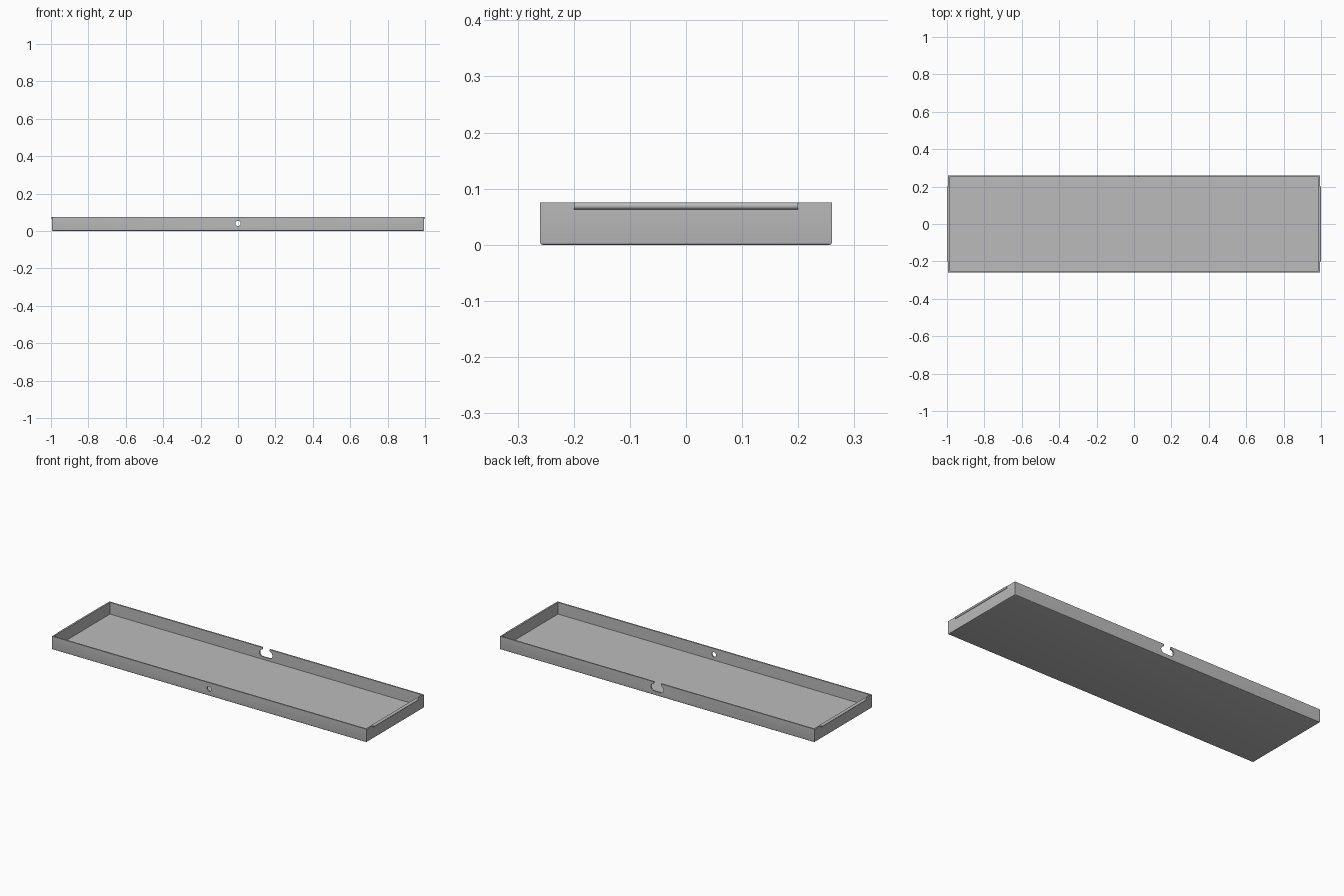
import bpy, bmesh, math
from mathutils import Matrix

cube = bpy.data.objects.get("Cube")
if cube:
    bpy.data.objects.remove(cube, do_unlink=True)

grey = bpy.data.materials.new("plain grey")
grey.use_nodes = True
colour = (0.5, 0.5, 0.5, 1)
grey.diffuse_color = colour
grey.node_tree.nodes["Principled BSDF"].inputs["Base Color"].default_value = colour

HX, HY, H = 0.994, 0.26, 0.075   # outer half sizes and height
WALL, FLOOR = 0.011, 0.008


def add_object(name, bm):
    mesh = bpy.data.meshes.new(name)
    bmesh.ops.recalc_face_normals(bm, faces=bm.faces)
    bm.to_mesh(mesh)
    bm.free()
    mesh.materials.append(grey)
    obj = bpy.data.objects.new(name, mesh)
    bpy.context.collection.objects.link(obj)
    return obj


def box(bm, size, centre):
    mat = Matrix.Translation(centre) @ Matrix.Diagonal((*size, 1))
    return bmesh.ops.create_cube(bm, size=1, matrix=mat)["verts"]


def prism(name, outline, y0, y1):
    """Extrude an x-z outline along y."""
    bm = bmesh.new()
    face = bm.faces.new([bm.verts.new((x, y0, z)) for x, z in outline])
    new = bmesh.ops.extrude_face_region(bm, geom=[face])["geom"]
    bmesh.ops.translate(bm, vec=(0, y1 - y0, 0),
                        verts=[v for v in new if isinstance(v, bmesh.types.BMVert)])
    return add_object(name, bm)


def arc(cx, cz, r, start, end, steps):
    angles = [math.radians(start + (end - start) * i / steps) for i in range(steps + 1)]
    return [(cx + r * math.cos(a), cz + r * math.sin(a)) for a in angles]


def cut(obj, cutter):
    mod = obj.modifiers.new(cutter.name, "BOOLEAN")
    mod.operation = "DIFFERENCE"
    mod.solver = "EXACT"
    mod.object = cutter
    cutter.hide_render = True
    cutter.hide_set(True)
    cutter.display_type = "WIRE"


# Tray body with a rounded bottom edge and a sunken inside
bm = bmesh.new()
box(bm, (2 * HX, 2 * HY, H), (0, 0, H / 2))
bottom = [e for e in bm.edges if all(v.co.z < 0.001 for v in e.verts)]
bmesh.ops.bevel(bm, geom=bottom, offset=0.004, segments=3, profile=0.5, affect="EDGES")
top = max(bm.faces, key=lambda f: f.calc_center_median().z)
bmesh.ops.inset_region(bm, faces=[top], thickness=WALL)
inner = bmesh.ops.extrude_face_region(bm, geom=[top])["geom"]
bmesh.ops.translate(bm, vec=(0, 0, FLOOR - H),
                    verts=[v for v in inner if isinstance(v, bmesh.types.BMVert)])
if top.is_valid:
    bmesh.ops.delete(bm, geom=[top], context="FACES_ONLY")
tray = add_object("tray", bm)

# Round hole in the front wall
cut(tray, prism("front_hole_cutter", arc(0, 0.04, 0.014, 0, 345, 23), -0.3, -0.2))

# Back cable notch: a rounded slot opening upward through a narrower gap
notch = (arc(0.021, 0.043, 0.02, -90, 80, 10)
         + [(0.023, 0.065), (0.023, 0.1), (-0.023, 0.1), (-0.023, 0.065)]
         + arc(-0.021, 0.043, 0.02, 100, 270, 10))
cut(tray, prism("back_notch_cutter", notch, 0.2, 0.3))

# Snap ridges along the top of both ends
for side, name in ((1, "left_ridge"), (-1, "right_ridge")):
    profile = arc(0, 0.069, 0.006, -90, 90, 10)
    ridge = prism(name, [(side * (HX + x), z) for x, z in profile], -0.2, 0.2)

# Smooth the rounded surfaces while keeping hard edges
bpy.ops.object.select_all(action="DESELECT")
for name in ("tray", "left_ridge", "right_ridge"):
    obj = bpy.data.objects[name]
    obj.select_set(True)
    bpy.context.view_layer.objects.active = obj
bpy.ops.object.shade_smooth_by_angle(angle=math.radians(35))
